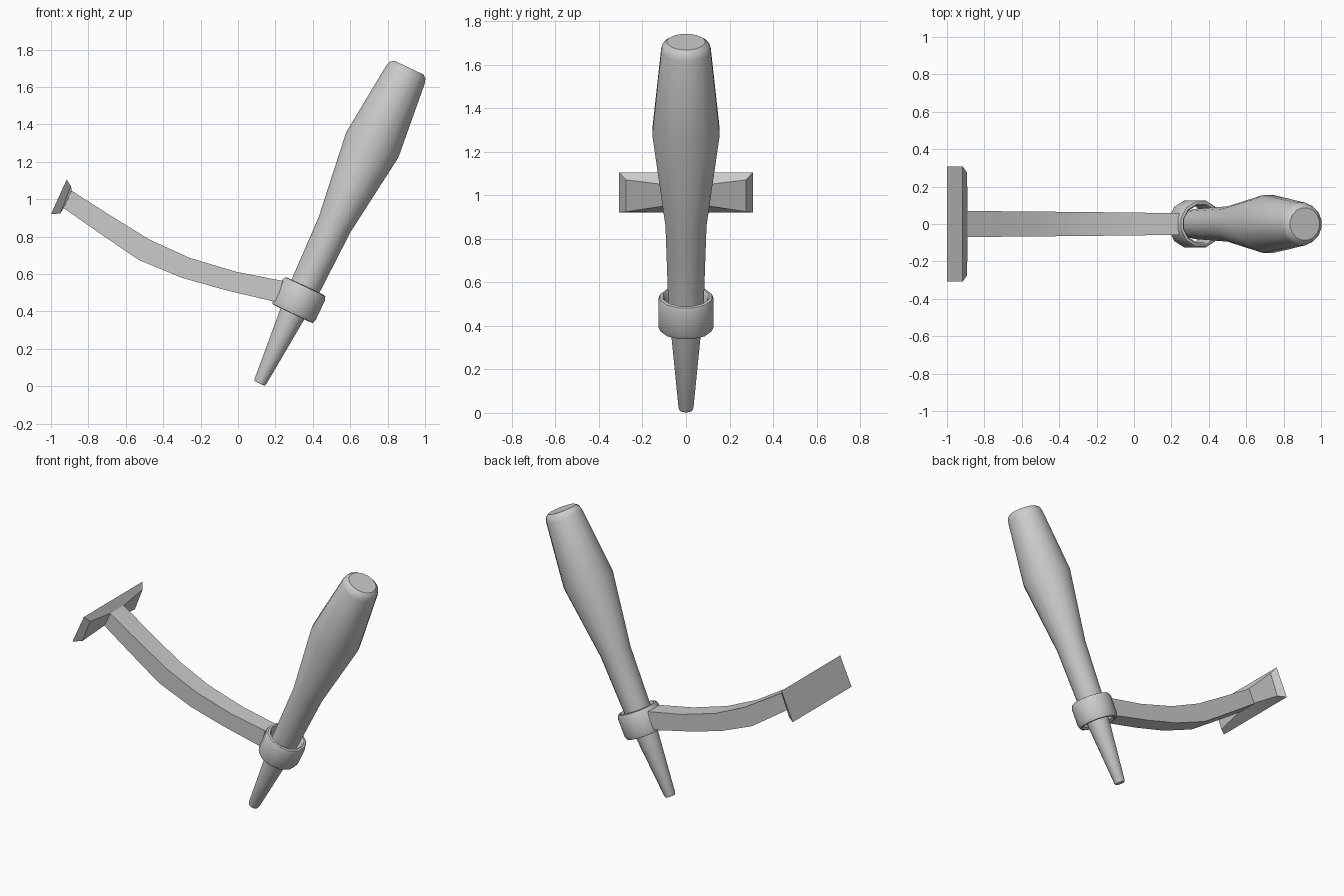
import bpy, bmesh, math
from mathutils import Matrix

if "Cube" in bpy.data.objects:
    bpy.data.objects.remove(bpy.data.objects["Cube"])

TILT = math.radians(25.3)
BASE = Matrix.Translation((0.115, 0, 0.015)) @ Matrix.Rotation(TILT, 4, 'Y')


def finish(name, bm, smooth=35):
    bmesh.ops.remove_doubles(bm, verts=bm.verts, dist=1e-5)
    bmesh.ops.recalc_face_normals(bm, faces=bm.faces)
    me = bpy.data.meshes.new(name)
    bm.to_mesh(me)
    bm.free()
    ob = bpy.data.objects.new(name, me)
    bpy.context.collection.objects.link(ob)
    bpy.ops.object.select_all(action='DESELECT')
    ob.select_set(True)
    bpy.context.view_layer.objects.active = ob
    bpy.ops.object.shade_smooth_by_angle(angle=math.radians(smooth))
    return ob


def lathe(name, profile, sides, closed=False):
    """Revolve (radius, height) points around the tilted torch axis."""
    bm = bmesh.new()
    rings = []
    for r, h in profile:
        rings.append([bm.verts.new((r * math.cos(a), r * math.sin(a), h))
                      for a in (2 * math.pi * (i + 0.5) / sides for i in range(sides))])
    pairs = list(zip(rings, rings[1:]))
    if closed:
        pairs.append((rings[-1], rings[0]))
    else:
        bm.faces.new(rings[0])
        bm.faces.new(rings[-1])
    for a, b in pairs:
        for i in range(sides):
            j = (i + 1) % sides
            bm.faces.new((a[i], a[j], b[j], b[i]))
    bm.transform(BASE)
    return finish(name, bm)


def loft(name, sections, smooth):
    """Skin a row of equal-length point loops and cap both ends."""
    bm = bmesh.new()
    loops = [[bm.verts.new(p) for p in s] for s in sections]
    bm.faces.new(loops[0])
    bm.faces.new(loops[-1])
    for a, b in zip(loops, loops[1:]):
        for i in range(len(a)):
            j = (i + 1) % len(a)
            bm.faces.new((a[i], a[j], b[j], b[i]))
    return finish(name, bm, smooth)


# Torch body: pointed tail, waist, swelling and rounded top
lathe("torch", [(0.030, 0), (0.035, 0.012), (0.083, 0.54), (0.096, 0.94),
                (0.158, 1.41), (0.116, 1.825), (0.108, 1.852),
                (0.088, 1.868), (0.05, 1.868)], 16)

# Holder ring with softened rims
lathe("holder_ring", [(0.102, 0.425), (0.112, 0.412), (0.123, 0.414), (0.131, 0.435),
                      (0.131, 0.55), (0.123, 0.572), (0.110, 0.575),
                      (0.100, 0.56)], 12, closed=True)

# Curved arm: (top x, top z, bottom x, bottom z, half width)
arm = [(-0.90, 1.052, -0.94, 0.958, 0.070), (-0.69, 0.918, -0.74, 0.818, 0.068),
       (-0.475, 0.785, -0.53, 0.675, 0.066), (-0.26, 0.687, -0.30, 0.58, 0.064),
       (-0.01, 0.612, -0.07, 0.515, 0.061), (0.24, 0.563, 0.205, 0.45, 0.058)]
loft("arm", [[(tx, -w, tz), (tx, w, tz), (bx, w, bz), (bx, -w, bz)]
             for tx, tz, bx, bz, w in arm], 20)


# Wall plate: flat back, chamfered front narrowing towards the arm
def plate_loop(wide, top, bottom, mid, mid_top, mid_bottom):
    upper = [(top[0], -wide, top[1]), (mid_top[0], -mid, mid_top[1]),
             (mid_top[0], mid, mid_top[1]), (top[0], wide, top[1])]
    lower = [(bottom[0], wide, bottom[1]), (mid_bottom[0], mid, mid_bottom[1]),
             (mid_bottom[0], -mid, mid_bottom[1]), (bottom[0], -wide, bottom[1])]
    return upper + lower


back_top, back_bottom = (-0.916, 1.105), (-1.0, 0.92)
loft("wall_plate", [
    plate_loop(0.308, back_top, back_bottom, 0.07, back_top, back_bottom),
    plate_loop(0.275, (-0.893, 1.07), (-0.95, 0.924), 0.07, (-0.889, 1.045), (-0.93, 0.955)),
], 15)
